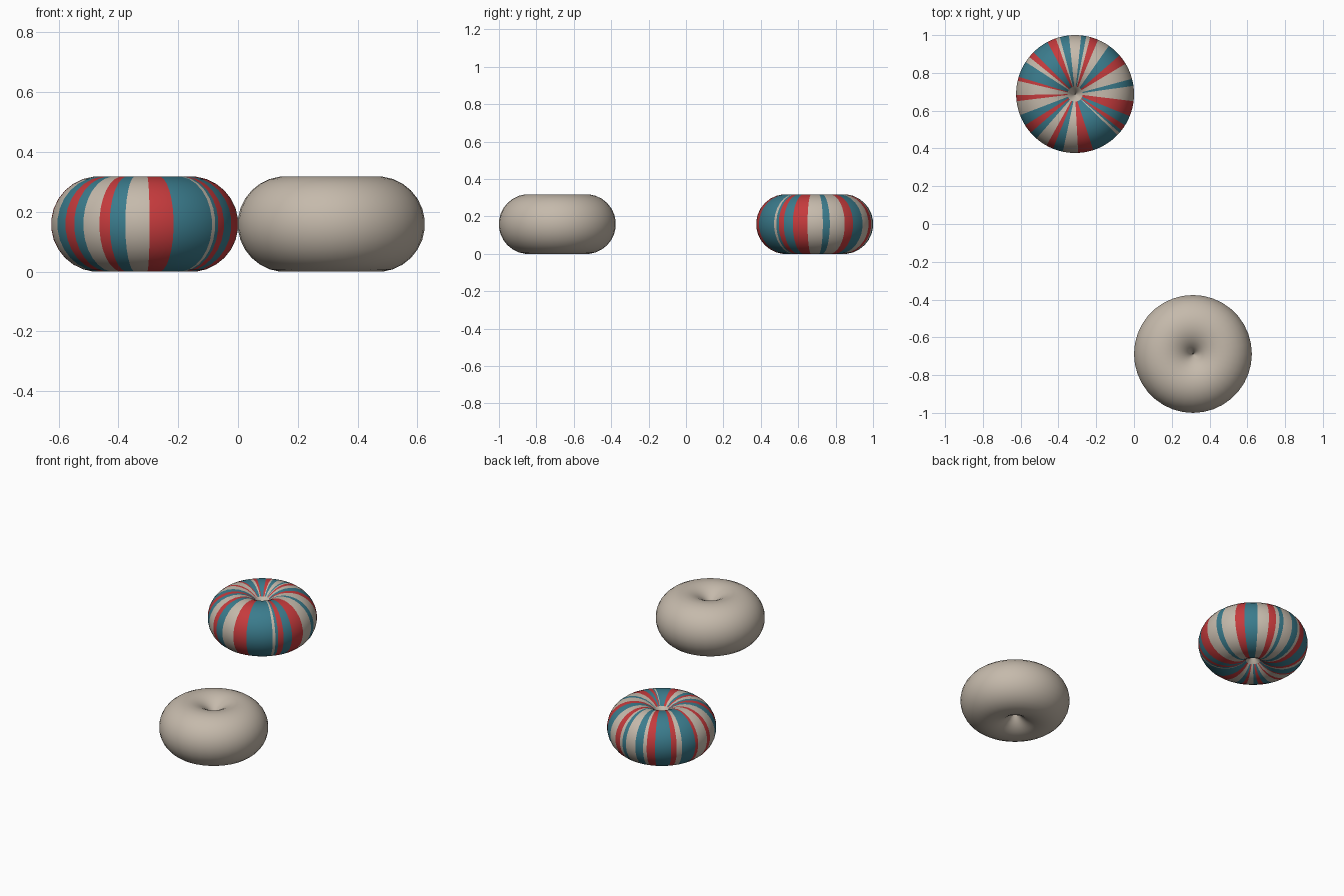
import bpy, bmesh
from math import cos, sin, pi

if "Cube" in bpy.data.objects:
    bpy.data.objects.remove(bpy.data.objects["Cube"])

MAJOR, MINOR, SIDES = 0.153, 0.159, 28


def material(name, rgb):
    m = bpy.data.materials.new(name)
    m.diffuse_color = (*rgb, 1)
    m.use_nodes = True
    m.node_tree.nodes["Principled BSDF"].inputs["Base Color"].default_value = m.diffuse_color
    return m


MATS = [material("warm beige", (0.56, 0.49, 0.41)),
        material("red", (0.56, 0.043, 0.046)),
        material("teal", (0.043, 0.2, 0.265))]

# stripe start angles in degrees, counter-clockwise from +x
STRIPES = {
    0: "B", 8: "T", 15: "B", 31: "R", 41: "T", 55: "B", 67: "R", 75: "B",
    79: "T", 84: "B", 96: "T", 105: "B", 109: "R", 118: "T", 135: "R",
    141: "B", 147: "T", 163: "R", 167: "B", 181: "R", 187: "B", 201: "T",
    212: "R", 221: "T", 229: "B", 241: "R", 248: "T", 258: "B", 273: "R",
    288: "T", 316: "B", 319: "T", 322: "R", 328: "T", 338: "R", 353: "B"}


def stripe(angle, radius):
    if radius < 0.03:  # the pinched centre is plain
        return 0
    start = max(a for a in STRIPES if a <= angle)
    return "BRT".index(STRIPES[start])


def ring(name, x, y, segments, colour):
    """Closed ring with a pinched centre; colour(angle, radius) picks the material."""
    bm = bmesh.new()
    loops = []
    for i in range(segments):
        a = 2 * pi * i / segments
        loop = []
        for j in range(SIDES):
            b = 2 * pi * (j + 0.5) / SIDES
            r = max(MAJOR + MINOR / cos(pi / SIDES) * cos(b), 0.001)
            z = MINOR * (1 + sin(b) / cos(pi / SIDES))
            loop.append(bm.verts.new((r * cos(a), r * sin(a), z)))
        loops.append(loop)
    for i in range(segments):
        p, q = loops[i], loops[(i + 1) % segments]
        for j in range(SIDES):
            k = (j + 1) % SIDES
            f = bm.faces.new((p[j], q[j], q[k], p[k]))
            f.smooth = True
            radius = f.calc_center_median().xy.length
            f.material_index = colour((i + 0.5) * 360 / segments, radius)
    bmesh.ops.recalc_face_normals(bm, faces=bm.faces)
    me = bpy.data.meshes.new(name)
    bm.to_mesh(me)
    bm.free()
    for m in MATS:
        me.materials.append(m)
    ob = bpy.data.objects.new(name, me)
    ob.location = (x, y, 0)
    bpy.context.collection.objects.link(ob)


# plain ring at the front right, striped ring at the back left
ring("plain_ring", 0.312, -0.688, 36, lambda a, r: 0)
ring("striped_ring", -0.312, 0.688, 360, stripe)
